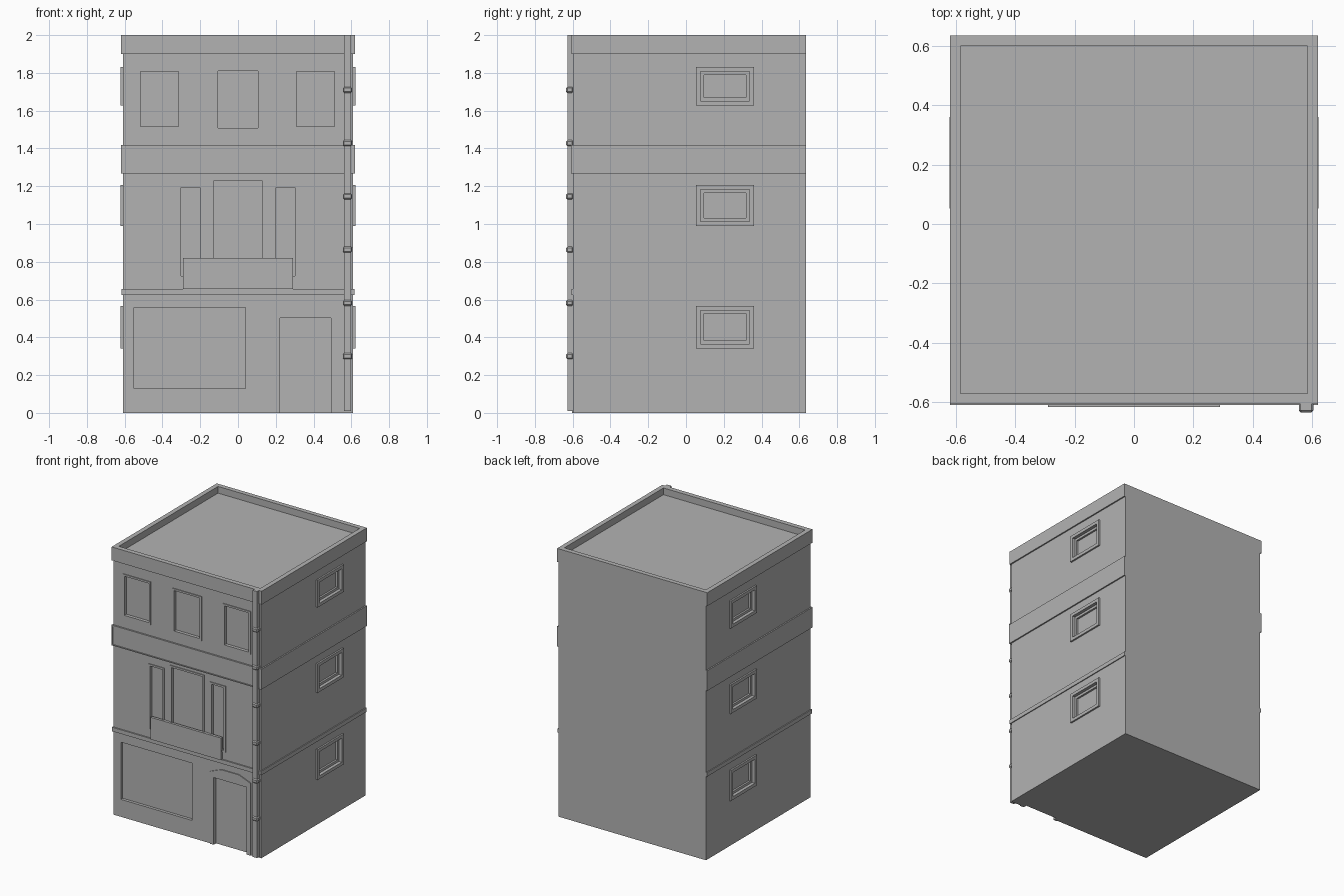
import bpy, bmesh
from mathutils import Vector

if "Cube" in bpy.data.objects:
    bpy.data.objects.remove(bpy.data.objects["Cube"])

stone = bpy.data.materials.new("stone_grey")
stone.use_nodes = True
grey = (0.45, 0.45, 0.45, 1)
stone.diffuse_color = grey
stone.node_tree.nodes["Principled BSDF"].inputs["Base Color"].default_value = grey


def make(name, bm):
    bmesh.ops.recalc_face_normals(bm, faces=bm.faces)
    mesh = bpy.data.meshes.new(name)
    bm.to_mesh(mesh)
    bm.free()
    mesh.materials.append(stone)
    obj = bpy.data.objects.new(name, mesh)
    bpy.context.collection.objects.link(obj)
    return obj


def box(name, x0, x1, y0, y1, z0, z1, bevel=0):
    bm = bmesh.new()
    bmesh.ops.create_cube(bm, size=1)
    for v in bm.verts:
        v.co = Vector(((x0 + x1) / 2 + v.co.x * (x1 - x0),
                       (y0 + y1) / 2 + v.co.y * (y1 - y0),
                       (z0 + z1) / 2 + v.co.z * (z1 - z0)))
    if bevel:
        bmesh.ops.bevel(bm, geom=bm.edges[:], offset=bevel, segments=1, affect='EDGES')
    return make(name, bm)


def cut(obj, cutter):
    mod = obj.modifiers.new("opening", 'BOOLEAN')
    mod.operation, mod.object, mod.solver = 'DIFFERENCE', cutter, 'EXACT'
    bpy.context.view_layer.objects.active = obj
    bpy.ops.object.modifier_apply(modifier=mod.name)
    bpy.data.objects.remove(cutter)


# Wall planes: a point along the wall, its height, and its distance outwards
def on_front(a, z, d):
    return Vector((a, FRONT - d, z))


def on_left(a, z, d):
    return Vector((SIDE + d, a, z))


def on_right(a, z, d):
    return Vector((-SIDE - d, a, z))


def rect(a0, a1, z0, z1):
    return [(a0, z0), (a1, z0), (a1, z1), (a0, z1)]


def grow(r, m):
    return r[0] - m, r[1] + m, r[2] - m, r[3] + m


def prism(name, wall, outline, d0, d1):
    bm = bmesh.new()
    near, far = [[bm.verts.new(wall(a, z, d)) for a, z in outline] for d in (d0, d1)]
    bm.faces.new(near)
    bm.faces.new(far)
    n = len(outline)
    for i in range(n):
        j = (i + 1) % n
        bm.faces.new((near[i], near[j], far[j], far[i]))
    return make(name, bm)


def frame(name, wall, outline, opening, proud):
    obj = prism(name, wall, outline, -0.002, proud)
    cut(obj, prism("cutter", wall, opening, -0.05, 0.05))


def recess(wall, opening, depth):
    cut(body, prism("cutter", wall, opening, -depth, 0.05))


FRONT, BACK, SIDE, LEDGE = -0.597, 0.635, 0.61, 0.62

# Main block with sunken roof
body = box("building_walls", -SIDE, SIDE, FRONT, BACK, 0, 1.95)

# Parapet and ledges wrap the front and sides, flush at the back
parapet = box("parapet", -LEDGE, LEDGE, -0.606, BACK, 1.9, 2)
cut(parapet, box("cutter", -0.585, 0.585, -0.57, 0.6, 1.8, 2.1))
band = box("sign_band", -LEDGE, LEDGE, -0.609, BACK, 1.267, 1.418)
cut(band, box("cutter", -0.61, 0.61, -0.7, -0.604, 1.274, 1.408))
cut(band, box("cutter", -0.58, 0.58, -0.57, 0.6, 1.2, 1.5))
ledge = box("lower_ledge", -0.617, 0.617, -0.607, BACK, 0.625, 0.655)
cut(ledge, box("cutter", -0.58, 0.58, -0.57, 0.6, 0.6, 0.7))

# Front windows: glass opening and frame width
front_windows = {
    "top_window_right": (-0.515, -0.315, 1.515, 1.807),
    "top_window_middle": (-0.106, 0.106, 1.508, 1.81),
    "top_window_left": (0.31, 0.51, 1.515, 1.807),
    "balcony_window_right": (-0.303, -0.202, 0.725, 1.193),
    "balcony_door": (-0.127, 0.127, 0.69, 1.229),
    "balcony_window_left": (0.202, 0.303, 0.725, 1.193),
}
for name, r in front_windows.items():
    recess(on_front, rect(*r), 0.018)
    frame(name + "_frame", on_front, rect(*grow(r, 0.014)), rect(*r), 0.006)

# Shop window
recess(on_front, rect(-0.55, 0.04, 0.13, 0.557), 0.022)

# Entrance with a chamfered arch surround
door = rect(0.222, 0.493, -0.01, 0.502)
recess(on_front, door, 0.022)
arch = [(0.19, 0), (0.525, 0), (0.525, 0.54), (0.43, 0.577), (0.285, 0.577), (0.19, 0.54)]
frame("entrance_surround", on_front, arch, door, 0.007)

# Balcony panel
box("balcony_panel", -0.29, 0.29, -0.617, FRONT, 0.655, 0.82)

# Side windows, one above the other on both walls
for side, wall in (("left", on_left), ("right", on_right)):
    for floor, z0, z1 in (("ground", 0.34, 0.567), ("middle", 0.99, 1.207), ("top", 1.628, 1.832)):
        outer = (0.052, 0.36, z0, z1)
        middle, inner = grow(outer, -0.024), grow(outer, -0.042)
        name = f"{side}_{floor}_window"
        recess(wall, rect(*middle), 0.012)
        recess(wall, rect(*inner), 0.026)
        frame(name + "_frame", wall, rect(*outer), rect(*middle), 0.012)

# Drainpipe with evenly spaced collars
box("drainpipe", 0.561, 0.597, -0.628, FRONT, 0.01, 2)
for i in range(6):
    z = 0.3 + i * 0.282
    box("pipe_collar", 0.555, 0.604, -0.635, FRONT, z - 0.016, z + 0.016, 0.007)
